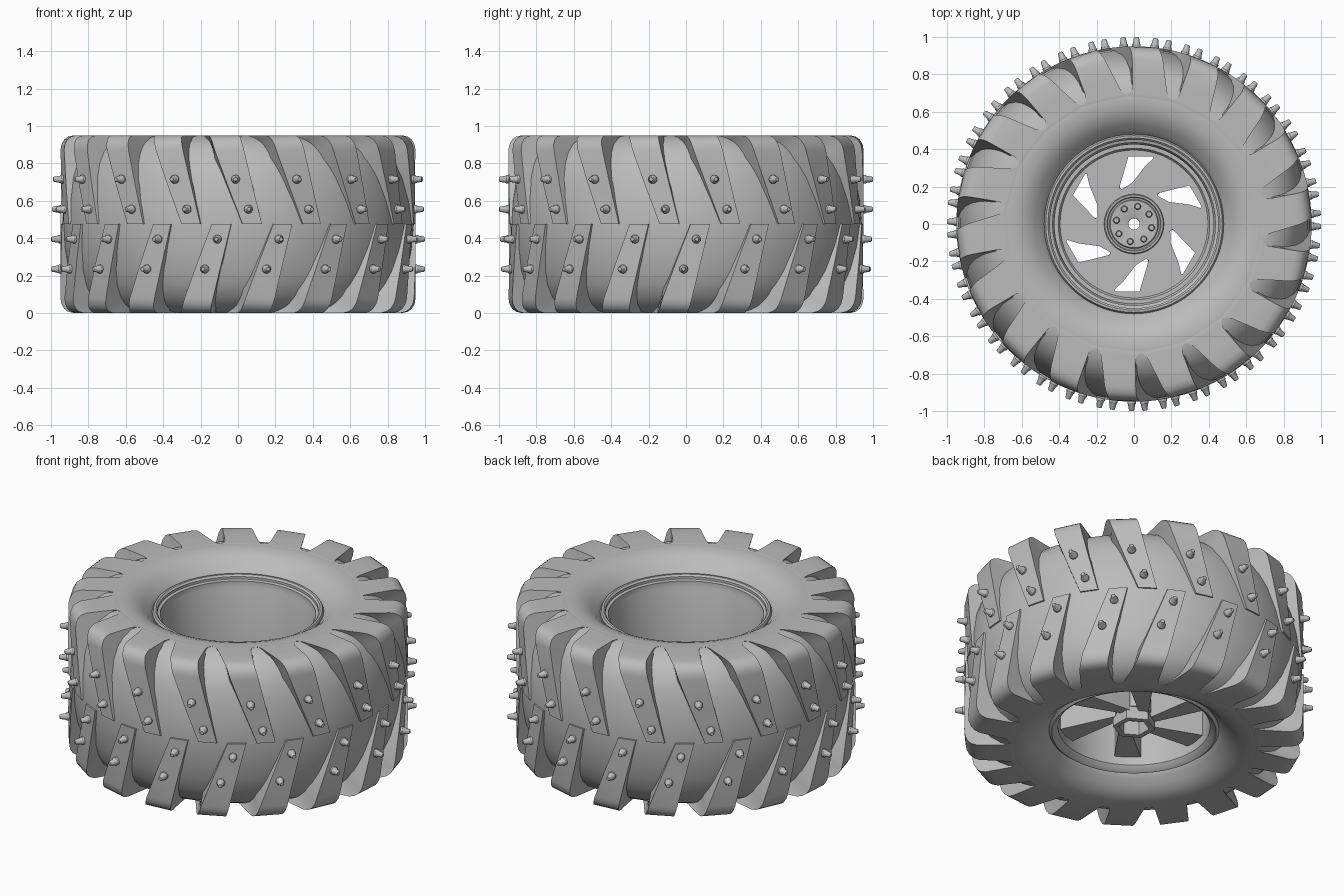
import bpy, bmesh
from math import sin, cos, radians, pi
from mathutils import Matrix, Vector

if "Cube" in bpy.data.objects:
    bpy.data.objects.remove(bpy.data.objects["Cube"])

H = 0.95          # tyre width
COUNT = 18        # lugs on each side
PITCH = 360 / COUNT

grey = bpy.data.materials.new("plain grey")
grey.use_nodes = True
grey.diffuse_color = (0.5, 0.5, 0.5, 1)
grey.node_tree.nodes["Principled BSDF"].inputs["Base Color"].default_value = (0.5, 0.5, 0.5, 1)


def smooth(ob, angle):
    bpy.ops.object.select_all(action='DESELECT')
    ob.select_set(True)
    bpy.context.view_layer.objects.active = ob
    bpy.ops.object.shade_smooth_by_angle(angle=radians(angle))


def finish(name, bm, angle=35):
    bmesh.ops.recalc_face_normals(bm, faces=bm.faces)
    mesh = bpy.data.meshes.new(name)
    bm.to_mesh(mesh)
    bm.free()
    mesh.materials.append(grey)
    ob = bpy.data.objects.new(name, mesh)
    bpy.context.collection.objects.link(ob)
    smooth(ob, angle)
    return ob


def polar(r, deg, z):
    """Point at an angle measured from the front, turning towards +x."""
    a = radians(deg - 90)
    return Vector((r * cos(a), r * sin(a), z))


def skin(bm, rings, close_loop=False, caps=False):
    """Join equal rings of points with quads."""
    vs = [[bm.verts.new(p) for p in ring] for ring in rings]
    n = len(vs[0])
    pairs = list(zip(vs, vs[1:])) + ([(vs[-1], vs[0])] if close_loop else [])
    for a, b in pairs:
        for i in range(n):
            j = (i + 1) % n
            bm.faces.new((a[i], a[j], b[j], b[i]))
    if caps:
        bm.faces.new(vs[0])
        bm.faces.new(vs[-1])


def lathe(name, profile, steps=96):
    """Closed (r, z) outline spun about the z axis."""
    bm = bmesh.new()
    skin(bm, [[polar(r, 360 * i / steps, z) for r, z in profile]
              for i in range(steps)], close_loop=True)
    return finish(name, bm)


# Tyre carcass: crowned tread, rounded shoulders and dished sidewalls
carcass = [(0.46, 0.80), (0.475, 0.845), (0.50, 0.87), (0.53, 0.9), (0.57, 0.928), (0.615, 0.944),
           (0.665, 0.95), (0.70, 0.948), (0.75, 0.934), (0.80, 0.905), (0.845, 0.86),
           (0.88, 0.80), (0.908, 0.72), (0.93, 0.60), (0.94, 0.475)]
lathe("tyre_carcass", carcass + [(r, H - z) for r, z in reversed(carcass[:-1])])

# Slanted tread lugs: outer r, z, base r, base z, half widths either side (degrees)
stations = [(0.95, 0.475, 0.84, 0.475, 3.9, 2.4),
            (0.95, 0.68, 0.84, 0.66, 3.4, 4.6),
            (0.95, 0.87, 0.80, 0.78, 2.8, 6.7),
            (0.945, 0.90, 0.79, 0.82, 2.6, 7.0),
            (0.93, 0.927, 0.77, 0.85, 2.6, 7.2),
            (0.91, 0.942, 0.75, 0.87, 2.9, 7.3),
            (0.88, 0.95, 0.73, 0.89, 3.5, 7.4),
            (0.79, 0.95, 0.71, 0.91, 5.5, 7.4),
            (0.73, 0.95, 0.70, 0.92, 7.2, 7.5),
            (0.705, 0.95, 0.68, 0.93, 8.3, 8.2),
            (0.69, 0.95, 0.67, 0.93, 10, 10),
            (0.66, 0.945, 0.66, 0.93, 10, 10)]


def lean(z):
    return 3.2 - 25.6 * (z - 0.56)


def sides():
    """Yield the turn and height mapping of every lug, upper then lower row."""
    for k in range(COUNT):
        yield k * PITCH, lambda z: z
        yield k * PITCH + PITCH / 2, lambda z: H - z


bm = bmesh.new()
for turn, flip in sides():
    rings = []
    for r, z, rb, zb, left, right in stations:
        mid = turn + lean(z)
        draft = 1.0 if r > 0.75 else 0
        rings.append([polar(r, mid - left, flip(z)), polar(r, mid + right, flip(z)),
                      polar(rb, mid + right + draft, flip(zb)),
                      polar(rb, mid - left - draft, flip(zb))])
    skin(bm, rings, caps=True)
finish("tread_lugs", bm, 30)

# Tapered studs, two on each lug
bm = bmesh.new()
for turn, flip in sides():
    for z in (0.555, 0.715):
        out = polar(1, turn + lean(z), 0)
        side = Vector((-out.y, out.x, 0))
        rings = []
        for r, w in ((0.93, 0.024), (0.96, 0.023), (0.965, 0.019), (0.995, 0.014), (1.0, 0.010)):
            rings.append([out * r + side * w * cos(i * pi / 6)
                          + Vector((0, 0, flip(z) + w * sin(i * pi / 6))) for i in range(12)])
        skin(bm, rings, caps=True)
finish("tread_studs", bm)

# Wheel barrel: stepped lip on top, plain edge below
lathe("wheel_barrel", [(0.425, 0.12), (0.425, 0.78), (0.435, 0.80), (0.435, 0.835), (0.45, 0.84),
                       (0.45, 0.855), (0.46, 0.865), (0.472, 0.865), (0.48, 0.85), (0.48, 0.80),
                       (0.45, 0.74), (0.45, 0.2), (0.48, 0.15), (0.475, 0.1), (0.46, 0.087),
                       (0.448, 0.092)])

# Wheel disc with six swept windows
DISC = 0.42
disc = lathe("wheel_disc", [(0.03, DISC - 0.04), (0.43, DISC - 0.04), (0.43, DISC + 0.015),
                            (0.405, DISC + 0.015), (0.395, DISC), (0.03, DISC)])
window = [(-0.03, 0.36), (0.1, 0.36), (0.105, 0.352), (0.06, 0.31), (0.025, 0.265),
          (-0.01, 0.22), (-0.065, 0.186), (-0.078, 0.195)]
bm = bmesh.new()
for k in range(6):
    spin = Matrix.Rotation(k * pi / 3, 3, 'Z')
    skin(bm, [[spin @ Vector((x, y, z)) for x, y in window] for z in (0.3, 0.5)], caps=True)
cutter = finish("window_cutter", bm)
cutter.hide_render = True
cut = disc.modifiers.new("windows", 'BOOLEAN')
cut.operation = 'DIFFERENCE'
cut.solver = 'EXACT'
cut.object = cutter
bpy.context.view_layer.objects.active = disc
bpy.ops.object.modifier_apply(modifier="windows")
bpy.data.objects.remove(cutter)
smooth(disc, 5)

# Wedge ribs behind the disc, between the windows
bm = bmesh.new()
for k in range(6):
    spin = Matrix.Rotation(radians(60 * k), 3, 'Z')
    inner = Vector((0.09 * cos(radians(148)), 0.09 * sin(radians(148)), 0))
    outer = Vector((0.425 * cos(radians(115)), 0.425 * sin(radians(115)), 0))
    across = (outer - inner).cross(Vector((0, 0, 1))).normalized()
    rings = []
    for p, w, low in ((inner, 0.025, 0.17), (outer, 0.075, 0.17)):
        rings.append([spin @ (p + across * s * w + Vector((0, 0, z)))
                      for s, z in ((-1, low), (1, low), (1, 0.39), (-1, 0.39))])
    skin(bm, rings, caps=True)
finish("wheel_ribs", bm)

# Hub: front cap with a groove, rear tube and hexagonal collar
lathe("hub_cap", [(0.03, 0.4), (0.16, 0.4), (0.16, 0.44), (0.155, 0.445), (0.145, 0.445),
                  (0.14, 0.435), (0.132, 0.435), (0.127, 0.445), (0.04, 0.445), (0.03, 0.44)], 48)
lathe("hub_tube", [(0.03, 0.2), (0.1, 0.2), (0.1, 0.4), (0.03, 0.4)], 32)
lathe("hub_collar", [(0.085, 0.115), (0.12, 0.115), (0.12, 0.16), (0.1, 0.21), (0.085, 0.21)], 6)

# Ring of hub bolts
bm = bmesh.new()
for k in range(8):
    centre = polar(0.096, 45 * k - 12, 0)
    rings = []
    for z, w in ((0.43, 0.018), (0.455, 0.018), (0.462, 0.013)):
        rings.append([centre + polar(w, 30 * i, z) for i in range(12)])
    skin(bm, rings, caps=True)
finish("hub_bolts", bm)
